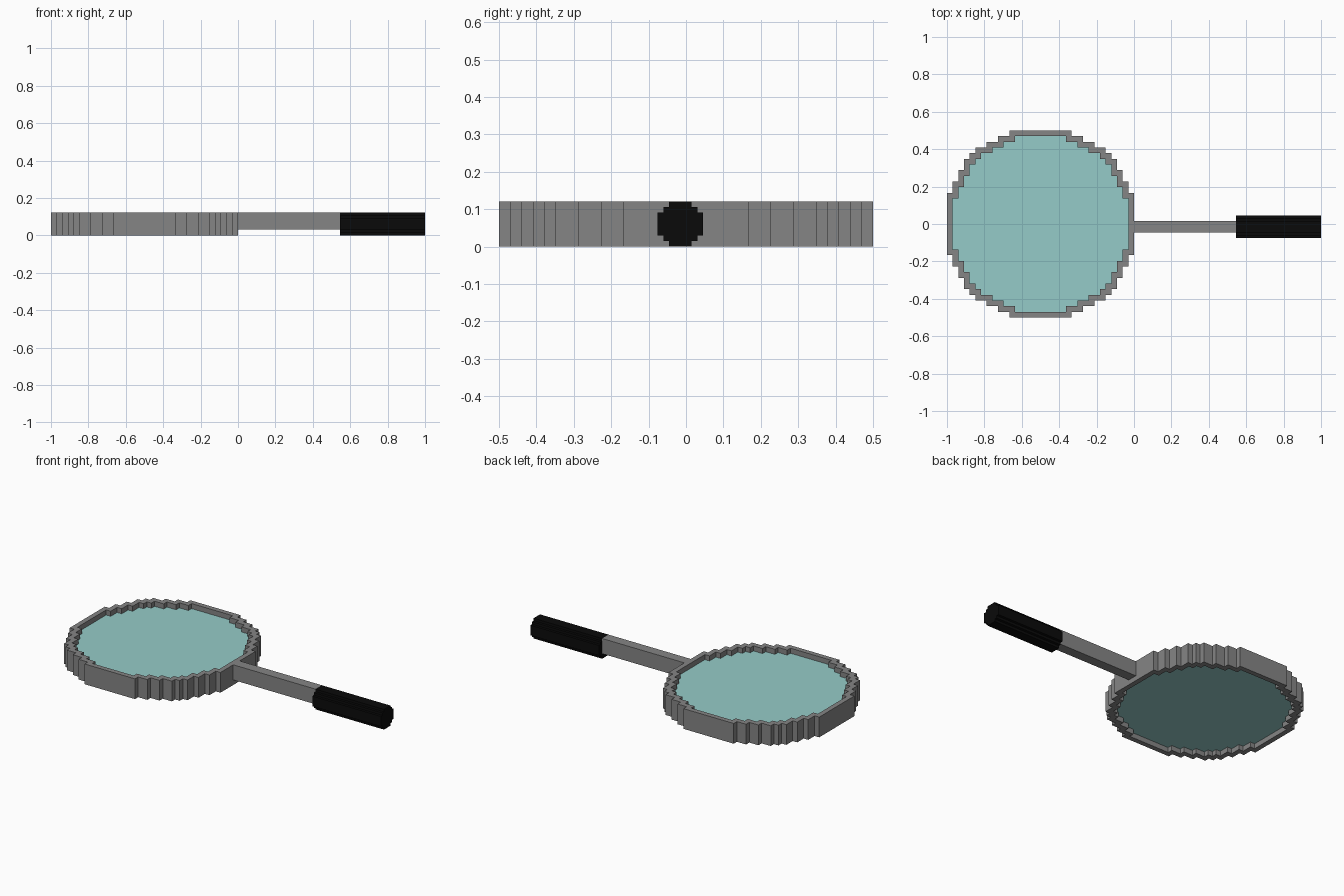
import bpy, bmesh, math

if "Cube" in bpy.data.objects:
    bpy.data.objects.remove(bpy.data.objects["Cube"])

U = 2 / 66          # one block of the stepped style
C = -0.5            # x centre of the lens


def material(name, rgb):
    m = bpy.data.materials.new(name)
    m.diffuse_color = (*rgb, 1)
    m.use_nodes = True
    m.node_tree.nodes["Principled BSDF"].inputs["Base Color"].default_value = m.diffuse_color
    return m


GREY = material("grey metal", (0.235, 0.235, 0.235))
GLASS = material("pale teal glass", (0.30, 0.60, 0.58))
BLACK = material("black grip", (0.003, 0.003, 0.003))


def finish(name, bm, mat):
    bmesh.ops.recalc_face_normals(bm, faces=bm.faces)
    me = bpy.data.meshes.new(name)
    bm.to_mesh(me)
    bm.free()
    me.materials.append(mat)
    ob = bpy.data.objects.new(name, me)
    bpy.context.collection.objects.link(ob)
    return ob


def extrude_cells(name, cells, z0, z1, mat):
    """Flat plan of square cells raised from z0 to z1 (in blocks)."""
    bm = bmesh.new()
    verts = {}

    def v(i, j):
        if (i, j) not in verts:
            verts[i, j] = bm.verts.new((C + (i - 0.5) * U, (j - 0.5) * U, z0 * U))
        return verts[i, j]

    for i, j in sorted(cells):
        bm.faces.new([v(i, j), v(i + 1, j), v(i + 1, j + 1), v(i, j + 1)])
    ret = bmesh.ops.extrude_face_region(bm, geom=bm.faces[:], use_keep_orig=True)
    top = [g for g in ret["geom"] if isinstance(g, bmesh.types.BMVert)]
    bmesh.ops.translate(bm, verts=top, vec=(0, 0, (z1 - z0) * U))
    bmesh.ops.recalc_face_normals(bm, faces=bm.faces)
    bmesh.ops.dissolve_limit(bm, angle_limit=math.radians(1),
                             verts=bm.verts[:], edges=bm.edges[:])
    return finish(name, bm, mat)


def extrude_profile(name, pts, x0, x1, mat):
    """(y, z) outline in blocks swept along x."""
    bm = bmesh.new()
    a = [bm.verts.new((x0 * U, y * U, z * U)) for y, z in pts]
    b = [bm.verts.new((x1 * U, y * U, z * U)) for y, z in pts]
    bm.faces.new(a)
    bm.faces.new(b)
    n = len(pts)
    for k in range(n):
        bm.faces.new([a[k], a[(k + 1) % n], b[(k + 1) % n], b[k]])
    return finish(name, bm, mat)


# Stepped disc: half extent of each row by distance from the centre
REACH = [16] * 6 + [15] * 2 + [14] * 2 + [13] * 2 + [12, 11, 9, 7, 5]
disc = {(i, j) for i in range(-16, 17) for j in range(-16, 17)
        if abs(j) <= REACH[abs(i)]}
inner = {(i, j) for i, j in disc
         if all((i + a, j + b) in disc for a in (-1, 0, 1) for b in (-1, 0, 1))}

# Rim and recessed lens
extrude_cells("rim", disc - inner, 0, 4, GREY)
extrude_cells("lens", inner, 1, 3, GLASS)

# Handle bar
extrude_profile("handle_bar", [(-1.5, 1), (0.5, 1), (0.5, 4), (-1.5, 4)], 0, 18, GREY)

# Grip: stepped cross section, one quarter mirrored around (-0.5, 2)
q = [(2, 1), (1.5, 1), (1.5, 1.5), (1, 1.5), (1, 2)]
outline = (q + [(-y, z) for y, z in q[::-1]]
           + [(-y, -z) for y, z in q] + [(y, -z) for y, z in q[::-1]])
extrude_profile("grip", [(y - 0.5, z + 2) for y, z in outline], 18, 33, BLACK)
